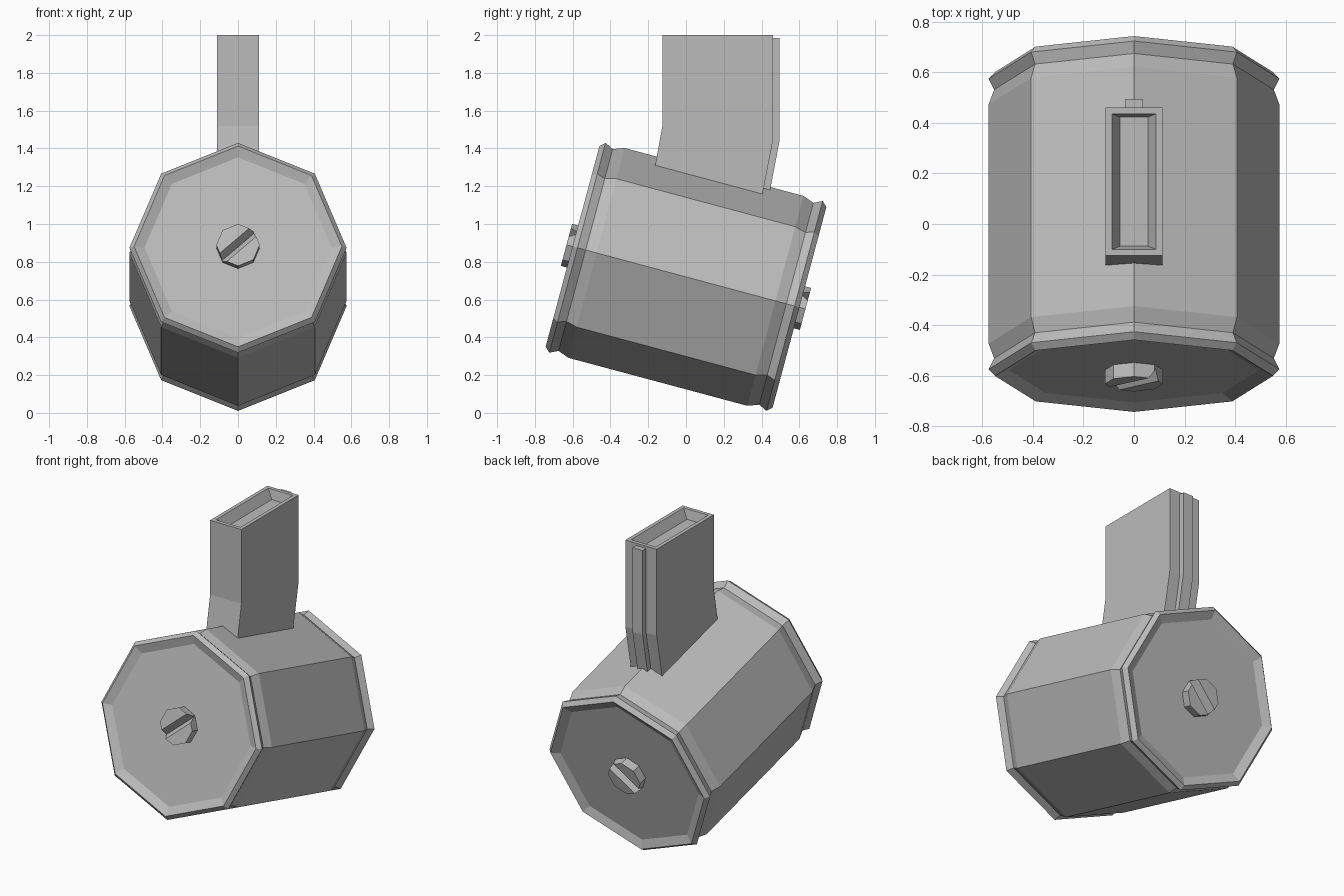
import bpy, bmesh, math
from mathutils import Matrix, Vector

if "Cube" in bpy.data.objects:
    bpy.data.objects.remove(bpy.data.objects["Cube"])

grey = bpy.data.materials.new("plain grey")
grey.use_nodes = True
COLOUR = (0.5, 0.5, 0.5, 1)
grey.diffuse_color = COLOUR
grey.node_tree.nodes["Principled BSDF"].inputs["Base Color"].default_value = COLOUR

# Drum frame: local y is the drum axis, tipped down toward the back
TILT = Matrix.Translation((0, 0, 0.72)) @ Matrix.Rotation(math.radians(-15), 4, "X")
FLIP = Matrix.Rotation(math.pi, 4, "Z")


def finish(bm, name, matrix=None):
    bmesh.ops.recalc_face_normals(bm, faces=bm.faces)
    if matrix is not None:
        bm.transform(matrix)
    mesh = bpy.data.meshes.new(name)
    bm.to_mesh(mesh)
    bm.free()
    mesh.materials.append(grey)
    obj = bpy.data.objects.new(name, mesh)
    bpy.context.collection.objects.link(obj)
    return obj


def lathe(profile, sides=8):
    """Octagonal solid along y from (y, radius) pairs, a corner at the top."""
    bm = bmesh.new()
    rings = []
    for y, r in profile:
        angles = [math.tau * i / sides for i in range(sides)]
        rings.append([bm.verts.new((r * math.sin(a), y, r * math.cos(a))) for a in angles])
    for a, b in zip(rings, rings[1:]):
        for i in range(sides):
            j = (i + 1) % sides
            bm.faces.new((a[i], a[j], b[j], b[i]))
    bm.faces.new(rings[0])
    bm.faces.new(rings[-1])
    return bm


def side_prism(outline, half_width):
    """Prism across x from a (y, z) outline."""
    bm = bmesh.new()
    face = bm.faces.new([bm.verts.new((-half_width, y, z)) for y, z in outline])
    out = bmesh.ops.extrude_face_region(bm, geom=[face])
    moved = [v for v in out["geom"] if isinstance(v, bmesh.types.BMVert)]
    bmesh.ops.translate(bm, verts=moved, vec=(2 * half_width, 0, 0))
    return bm


# Drum body with tapered ends
finish(lathe([(-0.55, 0.553), (-0.49, 0.575), (0.49, 0.575), (0.55, 0.553)]),
       "drum_body", TILT)

# End caps with dished faces, and slotted knobs
CAP = [(-0.54, 0.553), (-0.55, 0.553), (-0.595, 0.575), (-0.622, 0.55), (-0.598, 0.495)]
for end, turn in (("front", Matrix.Identity(4)), ("back", FLIP)):
    finish(lathe(CAP), end + "_cap", TILT @ turn)
    for side, sign in (("upper", 1), ("lower", -1)):
        bm = lathe([(-0.58, 0.115), (-0.655, 0.115)])
        # Slot runs diagonally; both caps share the same slant in x
        lean = 1 if end == "front" else -1
        across = Vector((-lean * 0.66, 0, 0.75)) * sign
        normal = across + Vector((0, 0.65, 0))
        cut = bmesh.ops.bisect_plane(bm, geom=bm.verts[:] + bm.edges[:] + bm.faces[:],
                                     plane_co=(0, -0.61, 0), plane_no=normal,
                                     clear_inner=True)
        rim = [e for e in cut["geom_cut"] if isinstance(e, bmesh.types.BMEdge)]
        bmesh.ops.holes_fill(bm, edges=rim)
        finish(bm, f"{end}_knob_{side}_half", TILT @ turn)

# Feed neck, bent where it meets the drum
bm = side_prism([(-0.125, 2), (-0.125, 1.52), (-0.205, 1.08),
                 (0.39, 1.08), (0.46, 1.44), (0.46, 2)], 0.112)
bm.normal_update()
top = max(bm.faces, key=lambda f: f.calc_center_median().z)
bmesh.ops.inset_region(bm, faces=[top], thickness=0.034)
# Sloped pocket in the neck top
top = min((f for f in bm.faces if f.calc_center_median().z > 1.99),
          key=lambda f: max(abs(v.co.x) for v in f.verts))
out = bmesh.ops.extrude_discrete_faces(bm, faces=[top])
floor = out["faces"][0]
centre = floor.calc_center_median()
for v in floor.verts:
    v.co.x *= 0.62
    v.co.y = centre.y + (v.co.y - centre.y) * 0.95
    v.co.z -= 0.06
finish(bm, "feed_neck")

# Raised rail down the back of the neck
finish(side_prism([(0.45, 1.985), (0.495, 1.985), (0.495, 1.44), (0.43, 1.1),
                   (0.38, 1.1), (0.45, 1.44)], 0.036), "neck_rail")
